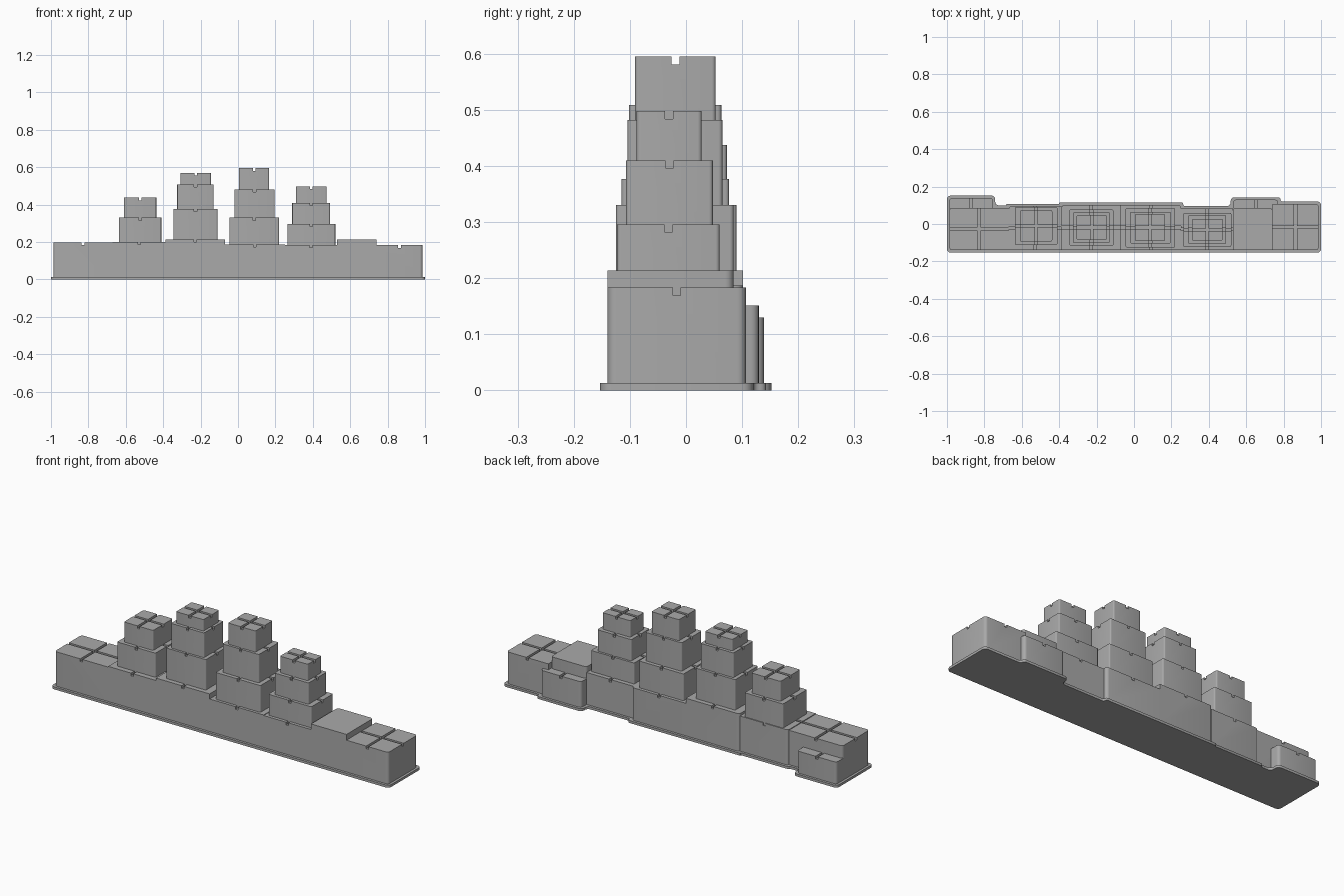
import bpy, bmesh, math
from mathutils import Vector

cube = bpy.data.objects.get("Cube")
if cube:
    bpy.data.objects.remove(cube, do_unlink=True)

grey = bpy.data.materials.new("stone_grey")
grey.use_nodes = True
grey.diffuse_color = (0.4, 0.4, 0.4, 1)
grey.node_tree.nodes["Principled BSDF"].inputs["Base Color"].default_value = (0.4, 0.4, 0.4, 1)

FRONT = -0.14      # shared front wall
PLATE = 0.013      # plate height and overhang
GROOVE = 0.014     # roof groove width and depth
parts = []


def rounded(points, radii, steps=4):
    """Round the right-angled corners of an outline."""
    out = []
    n = len(points)
    for i, r in enumerate(radii):
        v = Vector(points[i])
        a, b = Vector(points[i - 1]) - v, Vector(points[(i + 1) % n]) - v
        r = min(r, a.length * 0.49, b.length * 0.49)
        if r <= 0:
            out.append(v)
            continue
        a.normalize()
        b.normalize()
        for k in range(steps + 1):
            t = math.pi / 2 * k / steps
            out.append(v + r * (a + b - a * math.sin(t) - b * math.cos(t)))
    return out


def prism(name, outline, z0, z1):
    bm = bmesh.new()
    face = bm.faces.new([bm.verts.new((p[0], p[1], z0)) for p in outline])
    top = bmesh.ops.extrude_face_region(bm, geom=[face])["geom"]
    bmesh.ops.translate(bm, vec=(0, 0, z1 - z0),
                        verts=[g for g in top if isinstance(g, bmesh.types.BMVert)])
    bmesh.ops.recalc_face_normals(bm, faces=bm.faces)
    mesh = bpy.data.meshes.new(name)
    bm.to_mesh(mesh)
    bm.free()
    mesh.materials.append(grey)
    ob = bpy.data.objects.new(name, mesh)
    bpy.context.collection.objects.link(ob)
    return ob


def carve(ob, outline, top):
    """Sink a groove into the roof of a block."""
    cutter = prism("groove_cutter", outline, top - GROOVE, top + GROOVE)
    cutter.hide_render = True
    mod = ob.modifiers.new("groove", 'BOOLEAN')
    mod.operation = 'DIFFERENCE'
    mod.solver = 'EXACT'
    mod.object = cutter
    bpy.context.view_layer.objects.active = ob
    bpy.ops.object.modifier_apply(modifier=mod.name)
    bpy.data.objects.remove(cutter, do_unlink=True)


def block(name, x0, x1, y0, y1, z0, z1, radius, corners="1111", groove="cross"):
    """Corner flags: front right, front left, back left, back right."""
    pts = [(x0, y0), (x1, y0), (x1, y1), (x0, y1)]
    ob = prism(name, rounded(pts, [radius * int(c) for c in corners]), z0, z1)
    cx, cy, w, e = (x0 + x1) / 2, (y0 + y1) / 2, GROOVE / 2, 0.01
    l, r, f, b = x0 - e, x1 + e, y0 - e, y1 + e
    if groove == "cross":
        carve(ob, [(cx - w, f), (cx + w, f), (cx + w, cy - w), (r, cy - w),
                   (r, cy + w), (cx + w, cy + w), (cx + w, b), (cx - w, b),
                   (cx - w, cy + w), (l, cy + w), (l, cy - w), (cx - w, cy - w)], z1)
    elif groove == "single":
        carve(ob, [(cx - w, f), (cx + w, f), (cx + w, b), (cx - w, b)], z1)
    parts.append(ob)


# stepped ground plate: (left end, rear edge) of each stretch
rear = [(-0.742, 0.152), (-0.683, 0.099), (-0.4, 0.108), (0.263, 0.115),
        (0.517, 0.096), (0.783, 0.143), (1, 0.12)]
outline = [(-1, FRONT - PLATE)]
x = -1
for end, y in rear:
    outline += [(x, y), (end, y)]
    x = end
outline.append((1, FRONT - PLATE))
parts.append(prism("ground_plate", rounded(outline, [0.02] * len(outline)), 0, PLATE))

# main row of wall blocks: name, x range, rear wall, roof, rounded corners, groove
for name, x0, x1, y1, top, corners, groove in [
        ("right_end_block", -0.987, -0.67, 0.086, 0.197, "1001", "cross"),
        ("right_wall_block", -0.67, -0.387, 0.095, 0.201, "0001", "cross"),
        ("mid_right_wall_block", -0.387, -0.07, 0.102, 0.214, "0001", "cross"),
        ("mid_left_wall_block", -0.07, 0.25, 0.102, 0.187, "0010", "cross"),
        ("left_wall_block", 0.25, 0.53, 0.083, 0.184, "0000", "cross"),
        ("plain_wall_block", 0.53, 0.74, 0.085, 0.214, "0011", ""),
        ("left_end_block", 0.74, 0.987, 0.107, 0.183, "0110", "cross")]:
    block(name, x0, x1, FRONT, y1, PLATE, top, 0.015, corners, groove)

# low annexes behind the row
block("right_rear_annex", -0.987, -0.755, 0, 0.139, PLATE, 0.13, 0.015, "0011", "single")
block("left_rear_annex", 0.53, 0.77, 0, 0.13, PLATE, 0.151, 0.015, "0011", "single")

# stepped towers: start height, then tiers of x range, y range, top
towers = {
    "right_tower": (0.2, [(-0.637, -0.41, -0.112, 0.09, 0.33),
                          (-0.61, -0.437, -0.093, 0.073, 0.437)]),
    "mid_right_tower": (0.21, [(-0.345, -0.11, -0.115, 0.077, 0.377),
                               (-0.325, -0.13, -0.102, 0.063, 0.509),
                               (-0.307, -0.145, -0.085, 0.047, 0.57)]),
    "mid_left_tower": (0.18, [(-0.045, 0.22, -0.125, 0.085, 0.33),
                              (-0.02, 0.196, -0.104, 0.065, 0.482),
                              (0.005, 0.167, -0.091, 0.053, 0.595)]),
    "left_tower": (0.18, [(0.265, 0.52, -0.123, 0.06, 0.296),
                          (0.29, 0.492, -0.107, 0.048, 0.41),
                          (0.31, 0.474, -0.088, 0.028, 0.498)]),
}
for name, (z, tiers) in towers.items():
    # run the lowest tier below the roof groove so no gap shows
    z -= 0.02
    for i, (x0, x1, y0, y1, top) in enumerate(tiers):
        block(f"{name}_tier_{i + 1}", x0, x1, y0, y1, z, top, 0.007)
        z = top - 0.02

# smooth the rounded corners, keep the edges crisp
bpy.ops.object.select_all(action='DESELECT')
for ob in parts:
    ob.select_set(True)
bpy.context.view_layer.objects.active = parts[0]
bpy.ops.object.shade_smooth_by_angle(angle=math.radians(30))
